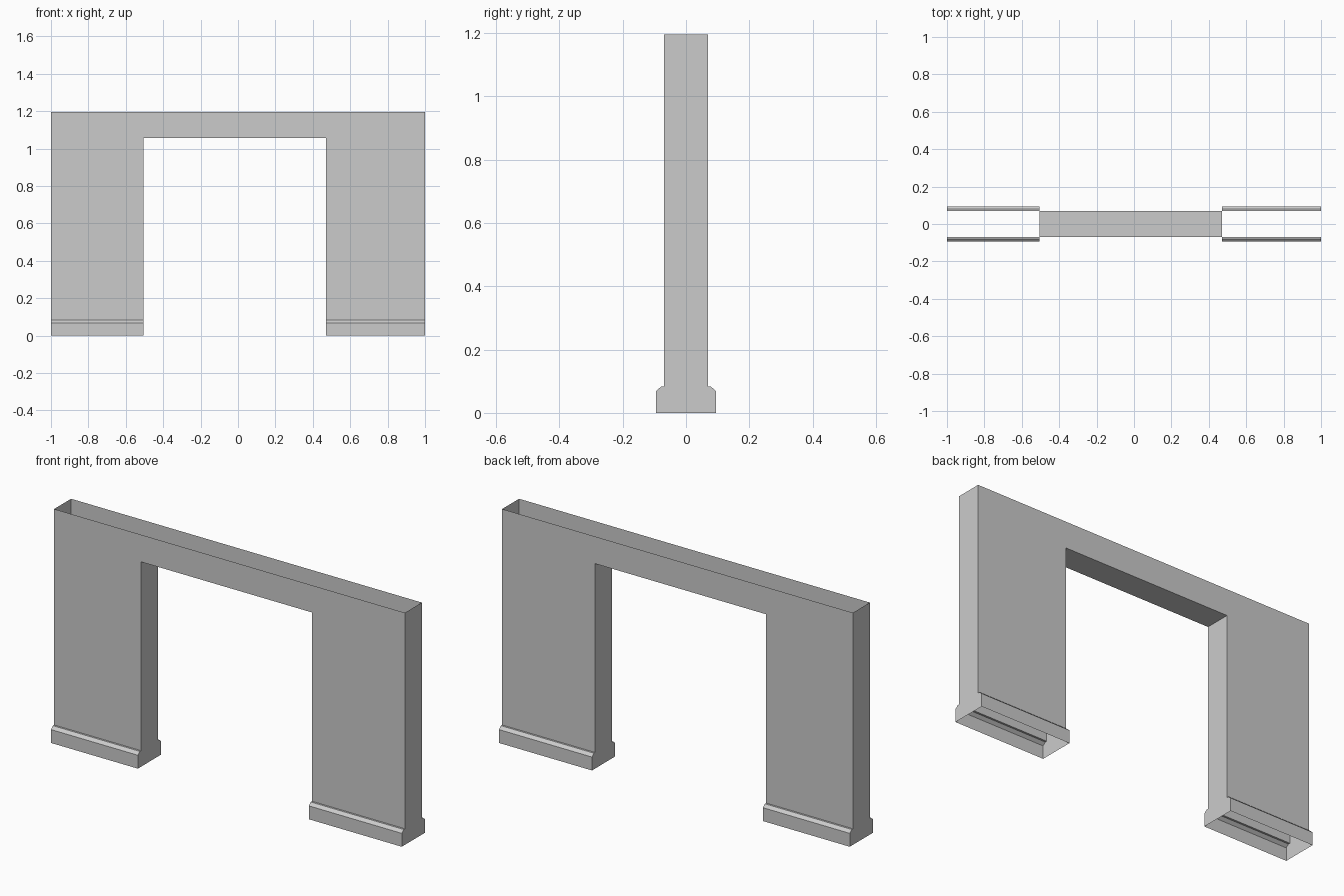
import bpy, bmesh

if "Cube" in bpy.data.objects:
    bpy.data.objects.remove(bpy.data.objects["Cube"])

X0, X1 = -1.0, 1.0            # wall ends
D0, D1 = -0.505, 0.47         # door opening
HEAD, TOP = 1.056, 1.196      # opening head, wall top
WALL_Y = 0.069

# Half section of a pier: wall face, small ledge, chamfer, skirting face
PIER = [(WALL_Y, TOP), (WALL_Y, HEAD), (WALL_Y, 0.083),
        (0.079, 0.083), (0.0945, 0.069), (0.0945, 0.0)]


def make_object(name, bm):
    bmesh.ops.remove_doubles(bm, verts=bm.verts, dist=1e-5)
    mesh = bpy.data.meshes.new(name)
    bm.to_mesh(mesh)
    bm.free()
    obj = bpy.data.objects.new(name, mesh)
    bpy.context.collection.objects.link(obj)
    return obj


def face(bm, points):
    return bm.faces.new([bm.verts.new(p) for p in points])


def sweep(bm, xa, xb, half):
    """Front and back skins of a half section, run along x."""
    for s in (-1, 1):
        for (ya, za), (yb, zb) in zip(half, half[1:]):
            pts = [(xa, s * ya, za), (xa, s * yb, zb),
                   (xb, s * yb, zb), (xb, s * ya, za)]
            face(bm, pts if s < 0 else pts[::-1])


def end_cap(bm, x, half, outward):
    """Flat end closing the section at x."""
    loop = [(x, -y, z) for y, z in half] + [(x, y, z) for y, z in half[::-1]]
    face(bm, loop if outward > 0 else loop[::-1])


# Hollow piers with skirting, open at top and bottom
for name, xa, xb in (("left_pier", X0, D0), ("right_pier", D1, X1)):
    bm = bmesh.new()
    sweep(bm, xa, xb, PIER)
    # outer end is full height, door jamb stops at the opening head
    left = xa == X0
    end_cap(bm, xa, PIER if left else PIER[1:], -1)
    end_cap(bm, xb, PIER[1:] if left else PIER, 1)
    make_object(name, bm)

# Lintel over the opening: two skins and a soffit, open on top
bm = bmesh.new()
sweep(bm, D0, D1, [(WALL_Y, TOP), (WALL_Y, HEAD)])
face(bm, [(D0, -WALL_Y, HEAD), (D0, WALL_Y, HEAD),
          (D1, WALL_Y, HEAD), (D1, -WALL_Y, HEAD)])
make_object("lintel", bm)
